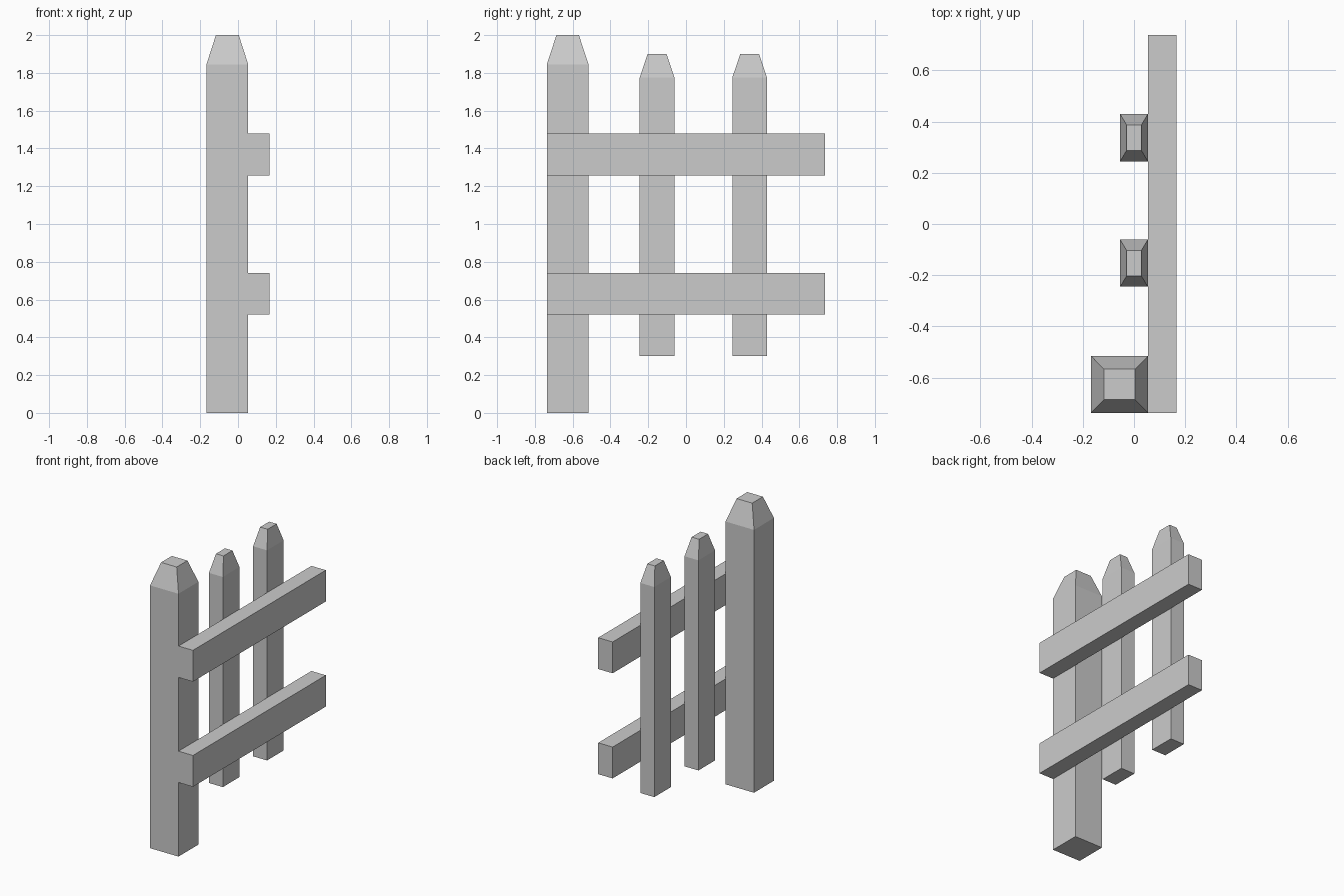
import bpy, bmesh

if "Cube" in bpy.data.objects:
    bpy.data.objects.remove(bpy.data.objects["Cube"])


def box(name, x, y, z):
    """Box from (min, max) ranges; returns the object."""
    bm = bmesh.new()
    bmesh.ops.create_cube(bm, size=1)
    for v in bm.verts:
        v.co = [r[0] if c < 0 else r[1] for c, r in zip(v.co, (x, y, z))]
    mesh = bpy.data.meshes.new(name)
    bm.to_mesh(mesh)
    bm.free()
    obj = bpy.data.objects.new(name, mesh)
    bpy.context.collection.objects.link(obj)
    return obj


def stake(name, x, y, z, tip, inset):
    """Upright box whose top face is extruded into a tapered, flat-ended tip."""
    obj = box(name, x, y, z)
    bm = bmesh.new()
    bm.from_mesh(obj.data)
    bm.normal_update()
    top = max(bm.faces, key=lambda f: f.calc_center_median().z)
    new = bmesh.ops.extrude_face_region(bm, geom=[top])["geom"]
    bmesh.ops.delete(bm, geom=[top], context='FACES')
    cx, cy = sum(x) / 2, sum(y) / 2
    for v in (g for g in new if isinstance(g, bmesh.types.BMVert)):
        v.co.x += inset[0] if v.co.x < cx else -inset[0]
        v.co.y += inset[1] if v.co.y < cy else -inset[1]
        v.co.z = tip
    bmesh.ops.recalc_face_normals(bm, faces=bm.faces)
    bm.to_mesh(obj.data)
    bm.free()
    return obj


FACE = 0.054   # plane where uprights meet the rails
END = 0.737    # half length of the rails

# End post
stake("end_post", (-0.167, FACE), (-END, -0.516), (0, 1.845), 2.0, (0.05, 0.051))

# Pickets
for i, yc in enumerate((-0.153, 0.337)):
    stake(f"picket_{i + 1}", (-FACE, FACE), (yc - 0.092, yc + 0.092),
          (0.30, 1.775), 1.90, (0.025, 0.042))

# Rails
for name, z in (("lower_rail", 0.52), ("upper_rail", 1.258)):
    box(name, (FACE, 0.166), (-END, END), (z, z + 0.22))
